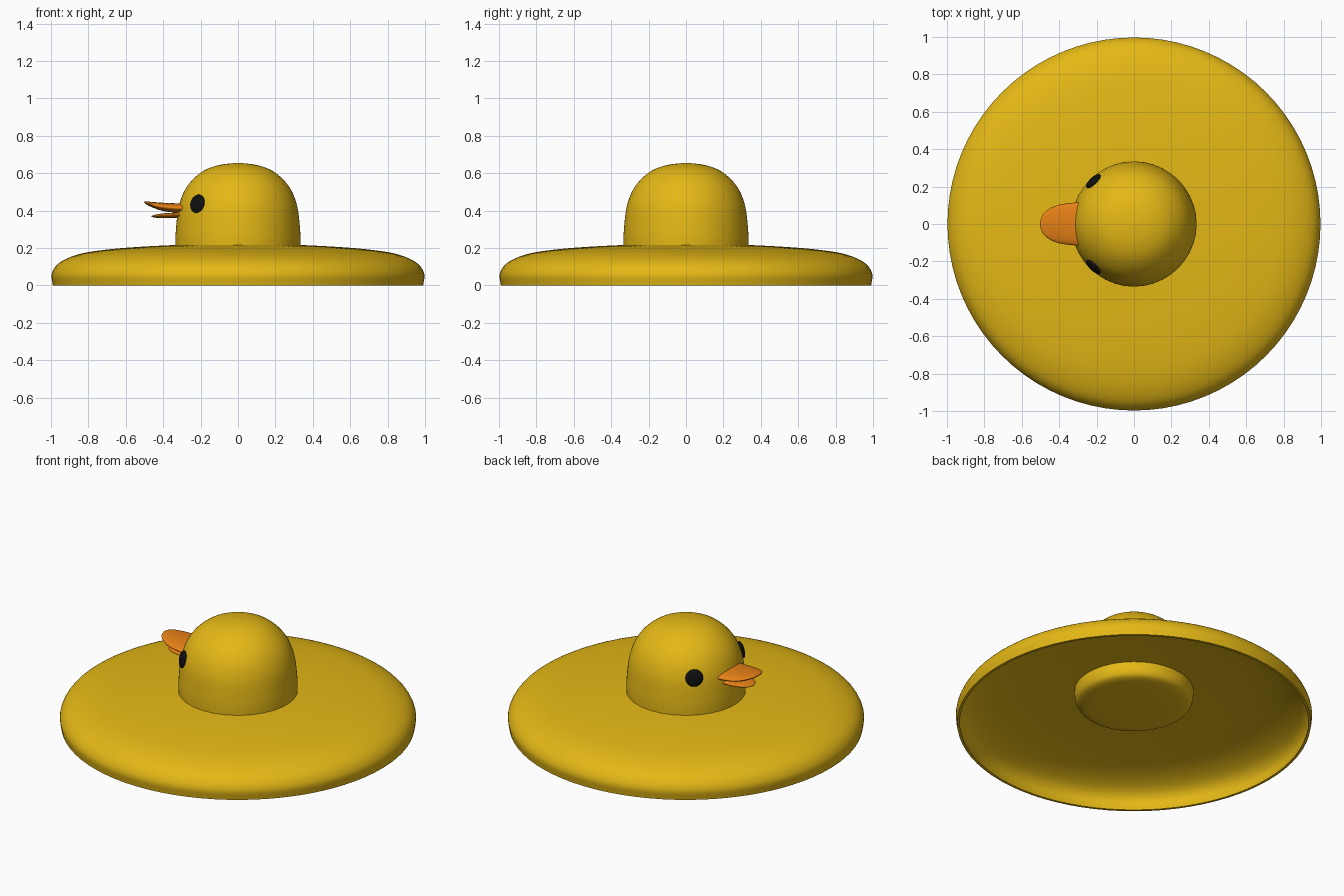
import bpy, bmesh, math
from mathutils import Vector, Matrix

if "Cube" in bpy.data.objects:
    bpy.data.objects.remove(bpy.data.objects["Cube"])


def material(name, rgb):
    m = bpy.data.materials.new(name)
    m.diffuse_color = (*rgb, 1)
    m.use_nodes = True
    m.node_tree.nodes["Principled BSDF"].inputs["Base Color"].default_value = m.diffuse_color
    return m


YELLOW = material("yellow", (0.78, 0.48, 0.008))
ORANGE = material("orange", (0.8, 0.22, 0.008))
BLACK = material("black", (0.005, 0.005, 0.005))


def finish(name, bm, mat):
    bmesh.ops.remove_doubles(bm, verts=bm.verts, dist=1e-5)
    bmesh.ops.recalc_face_normals(bm, faces=bm.faces)
    for f in bm.faces:
        f.smooth = True
    me = bpy.data.meshes.new(name)
    bm.to_mesh(me)
    bm.free()
    me.materials.append(mat)
    ob = bpy.data.objects.new(name, me)
    bpy.context.collection.objects.link(ob)
    return ob


def curve_through(pts, steps=5):
    """Smooth curve (Catmull-Rom) through a few points."""
    p = [Vector(q) for q in pts]
    p = [2 * p[0] - p[1]] + p + [2 * p[-1] - p[-2]]
    out = []
    for i in range(1, len(p) - 2):
        a, b, c, d = p[i - 1:i + 3]
        for s in range(steps):
            t = s / steps
            out.append(0.5 * (2 * b + (c - a) * t + (2 * a - 5 * b + 4 * c - d) * t * t
                              + (3 * b - a - 3 * c + d) * t ** 3))
    return out + [p[-2]]


def loft(bm, rings, closed=False):
    vr = [[bm.verts.new(v) for v in r] for r in rings]
    n = len(vr[0])
    pairs = list(zip(vr, vr[1:])) + ([(vr[-1], vr[0])] if closed else [])
    for a, b in pairs:
        for i in range(n):
            bm.faces.new((a[i], a[(i + 1) % n], b[(i + 1) % n], b[i]))
    return vr


def lathe(name, prof, mat, closed=False, n=80):
    bm = bmesh.new()
    loft(bm, [[(r * math.cos(2 * math.pi * i / n), r * math.sin(2 * math.pi * i / n), z)
               for i in range(n)] for r, z in prof], closed)
    bmesh.ops.dissolve_degenerate(bm, dist=1e-6, edges=bm.edges)
    return finish(name, bm, mat)


# Brim: thin curved shell, open underneath
outer = curve_through([(0.30, 0.218), (0.50, 0.208), (0.68, 0.194), (0.84, 0.170),
                       (0.95, 0.125), (0.995, 0.065), (0.99, 0.0)])
inner = curve_through([(0.975, 0.0), (0.98, 0.06), (0.938, 0.113), (0.835, 0.155),
                       (0.68, 0.180), (0.50, 0.194), (0.30, 0.204)])
brim = lathe("brim", outer + inner, YELLOW, closed=True)
brim.select_set(True)
bpy.context.view_layer.objects.active = brim
bpy.ops.object.shade_smooth_by_angle(angle=math.radians(50))

# Crown: domed head whose rounded base pokes through the brim
lathe("crown", curve_through([(0, 0.105), (0.2, 0.108), (0.295, 0.118), (0.327, 0.15), (0.334, 0.22),
                              (0.331, 0.31), (0.315, 0.43), (0.272, 0.53), (0.195, 0.606),
                              (0.105, 0.643), (0, 0.656)]), YELLOW)


# Bill halves: elliptical sections (x, centre z, half width, half height)
def bill(name, sections, n=32):
    bm = bmesh.new()
    secs = curve_through([Vector(s) for s in sections], 5)
    vr = loft(bm, [[(s[0], s[2] * math.cos(2 * math.pi * i / n),
                     s[1] + s[3] * math.sin(2 * math.pi * i / n)) for i in range(n)] for s in secs])
    bm.faces.new(vr[0])
    bm.faces.new(vr[-1])
    return finish(name, bm, ORANGE)


bill("upper_bill", [(-0.27, 0.412, 0.118, 0.026), (-0.33, 0.414, 0.113, 0.025),
                    (-0.40, 0.420, 0.103, 0.022), (-0.455, 0.431, 0.080, 0.015),
                    (-0.49, 0.441, 0.047, 0.008), (-0.503, 0.446, 0.004, 0.002)])
bill("lower_bill", [(-0.27, 0.377, 0.092, 0.016), (-0.36, 0.374, 0.084, 0.014),
                    (-0.41, 0.372, 0.068, 0.012), (-0.447, 0.370, 0.040, 0.007),
                    (-0.463, 0.369, 0.004, 0.002)])

# Eyes: flattened balls set into the crown, one on each side
for side, name in ((1, "left_eye"), (-1, "right_eye")):
    bm = bmesh.new()
    bmesh.ops.create_uvsphere(bm, u_segments=32, v_segments=16, radius=1)
    normal = Vector((-0.69, side * 0.72, 0.22)).normalized()
    place = (Matrix.Translation((-0.217, side * 0.229, 0.437))
             @ normal.to_track_quat('Z', 'Y').to_matrix().to_4x4()
             @ Matrix.Diagonal((0.05, 0.05, 0.018, 1)))
    bmesh.ops.transform(bm, matrix=place, verts=bm.verts)
    finish(name, bm, BLACK)
